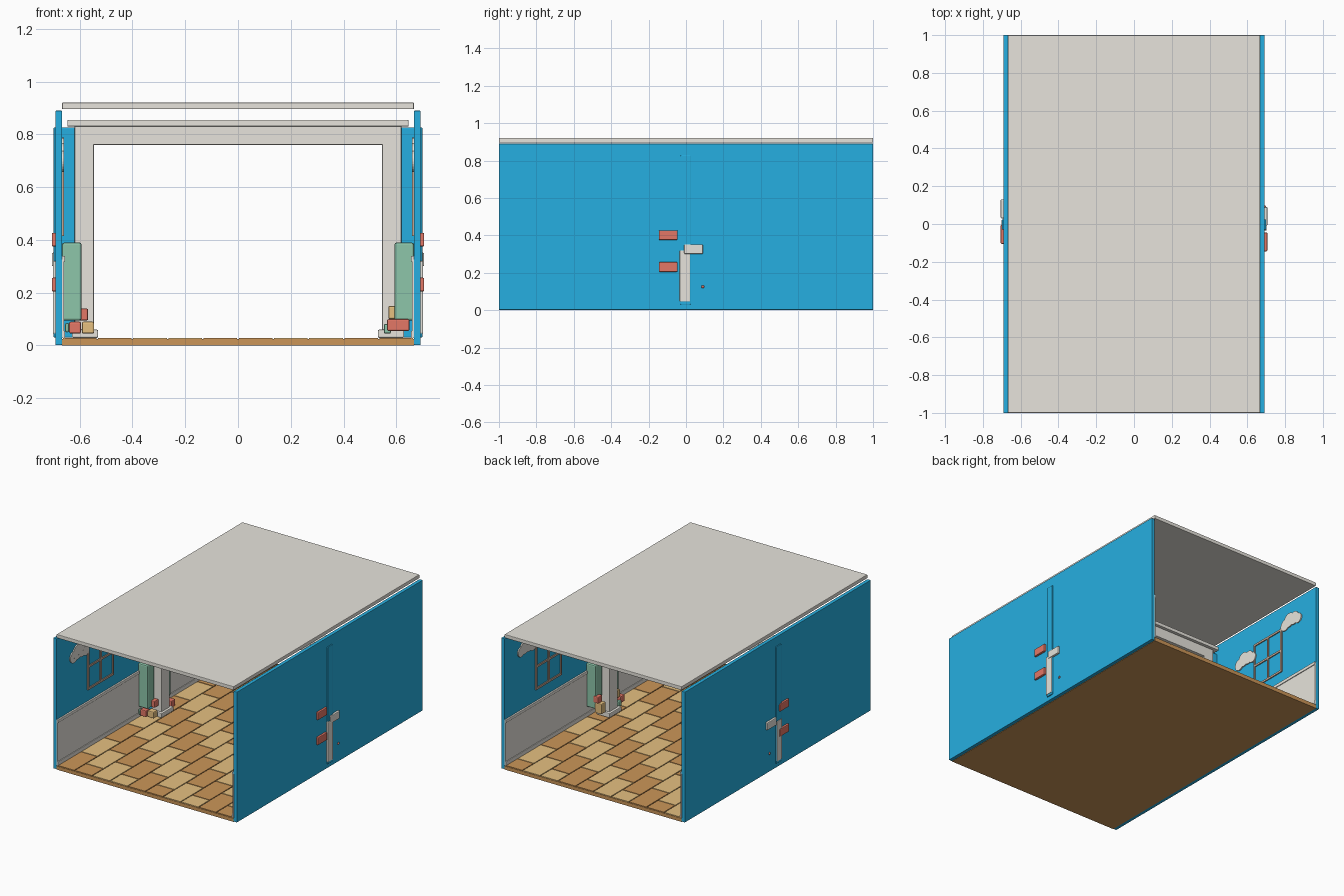
import bpy, bmesh, math
from mathutils import Matrix

if "Cube" in bpy.data.objects:
    bpy.data.objects.remove(bpy.data.objects["Cube"])


def srgb(r, g, b):
    def lin(c):
        c /= 255
        return c / 12.92 if c <= 0.04045 else ((c + 0.055) / 1.055) ** 2.4
    return (lin(r), lin(g), lin(b), 1)


def material(name, *rgb):
    m = bpy.data.materials.new(name)
    m.diffuse_color = srgb(*rgb)
    m.use_nodes = True
    m.node_tree.nodes["Principled BSDF"].inputs["Base Color"].default_value = m.diffuse_color
    return m


BLUE = material("wall blue", 38, 175, 225)
GREY = material("warm light grey", 232, 229, 221)
RED = material("coral red", 228, 119, 102)
GREEN = material("sage green", 141, 198, 170)
TAN = material("light tan", 230, 192, 128)
BROWN = material("floor brown", 204, 150, 88)
TAUPE = material("window taupe", 196, 168, 150)


def finish(name, bm, mats, bevel=0.0):
    me = bpy.data.meshes.new(name)
    bm.to_mesh(me)
    bm.free()
    for m in mats:
        me.materials.append(m)
    ob = bpy.data.objects.new(name, me)
    bpy.context.collection.objects.link(ob)
    if bevel:
        mod = ob.modifiers.new("soft edges", "BEVEL")
        mod.width = bevel
        mod.segments = 2
    return ob


def add_box(bm, x, y, z, mat=0):
    """Add a box given its (min, max) ranges."""
    mid = [(a + b) / 2 for a, b in (x, y, z)]
    size = [abs(b - a) for a, b in (x, y, z)]
    r = bmesh.ops.create_cube(bm, size=1, matrix=Matrix.Translation(mid) @ Matrix.Diagonal((*size, 1)))
    for f in {f for v in r["verts"] for f in v.link_faces}:
        f.material_index = mat


def box(name, mat, x, y, z, bevel=0.0):
    bm = bmesh.new()
    add_box(bm, x, y, z)
    return finish(name, bm, [mat], bevel)


# Floor slab with long staggered tiles separated by narrow joints
box("floor_base", BROWN, (-0.667, 0.667), (-1, 1), (0, 0.024))
bm = bmesh.new()
cols, length, joint = 10, 0.25, 0.003
tw = 1.334 / cols
for i in range(cols):
    x0 = -0.667 + i * tw
    start = -1 - (i % 2) * length / 2
    for j in range(9):
        y0, y1 = max(-1, start + j * length), min(1, start + (j + 1) * length)
        if y1 - y0 > 0.02:
            add_box(bm, (x0 + joint, x0 + tw - joint), (y0 + joint, y1 - joint),
                    (0.018, 0.029), (i // 2 + j) % 2)
finish("floor_tiles", bm, [BROWN, TAN])

# Roof slab
box("roof", GREY, (-0.667, 0.667), (-1, 1), (0.896, 0.921), 0.003)

# Central arch beam and its cap
box("arch_beam", GREY, (-0.62, 0.62), (-0.045, 0.045), (0.76, 0.832), 0.004)
box("arch_cap", GREY, (-0.647, 0.647), (-0.065, 0.065), (0.83, 0.855), 0.004)

CLOUDS = [(-0.76, 0.71), (-0.31, 0.73), (0.31, 0.66), (0.76, 0.75)]
PUFFS = [(-0.06, -0.012, 0.04), (-0.018, 0.008, 0.05), (0.03, 0.003, 0.045), (0.068, -0.014, 0.034)]

for s, side in ((-1, "left"), (1, "right")):
    def sbox(name, mat, x, y, z, bevel=0.0, s=s, side=side):
        return box(side + "_" + name, mat, sorted((s * x[0], s * x[1])), y, z, bevel)

    # Side wall
    sbox("wall", BLUE, (0.667, 0.692), (-1, 1), (0.002, 0.89), 0.002)

    # Wainscot panel with top rail and skirting
    sbox("wainscot", GREY, (0.660, 0.668), (-1, 1), (0.028, 0.325))
    sbox("wainscot_rail", GREY, (0.655, 0.668), (-1, 1), (0.318, 0.34), 0.003)
    sbox("skirting", GREY, (0.655, 0.668), (-1, 1), (0.028, 0.055), 0.003)

    # Wall pilaster and arch column on its plinth
    sbox("pilaster", BLUE, (0.613, 0.699), (-0.03, 0.025), (0.03, 0.827), 0.004)
    sbox("pilaster_panel", GREY, (0.68, 0.702), (-0.034, 0.022), (0.045, 0.32), 0.004)
    sbox("column", GREY, (0.546, 0.62), (-0.045, 0.045), (0.03, 0.83), 0.004)
    sbox("plinth", GREY, (0.53, 0.63), (-0.065, 0.065), (0.029, 0.06), 0.005)

    # Green cabinets in front of and behind the column
    for y in ((-0.125, -0.05), (0.05, 0.125)):
        sbox("cabinet", GREEN, (0.593, 0.667), y, (0.095, 0.39), 0.008)

    # Exposed bricks and a small knob on the outside of the wall
    dy = 0.0 if s > 0 else 0.04
    for z in (0.205, 0.375):
        sbox("outer_brick", RED, (0.68, 0.706), (-0.145 + dy, -0.045 + dy), (z, z + 0.052), 0.005)
    sbox("outer_pale_brick", GREY, (0.68, 0.706), (-0.01 + dy, 0.09 + dy), (0.3, 0.352), 0.005)
    bm = bmesh.new()
    bmesh.ops.create_uvsphere(bm, u_segments=12, v_segments=8, radius=0.008,
                              matrix=Matrix.Translation((s * 0.692, 0.09, 0.125)))
    finish(side + "_knob", bm, [RED])

    # Windows: frame bars and a cross on the inner wall
    for yc in (-0.53, 0.53):
        bm = bmesh.new()
        xr = sorted((s * 0.66, s * 0.668))
        z0, z1, hw = 0.415, 0.73, 0.14
        for y in (yc - hw, yc - 0.007, yc + hw - 0.014):
            add_box(bm, xr, (y, y + 0.014), (z0, z1))
        for z in (z0, (z0 + z1) / 2 - 0.007, z1 - 0.014):
            add_box(bm, xr, (yc - hw, yc + hw), (z, z + 0.014))
        finish(side + "_window_frame", bm, [TAUPE])

    # Clouds made from overlapping thin discs on the inner wall
    for yc, zc in CLOUDS:
        bm = bmesh.new()
        for k, (py, pz, r) in enumerate(PUFFS):
            bmesh.ops.create_cone(
                bm, cap_ends=True, segments=24, radius1=r, radius2=r, depth=0.008 + 0.0004 * k,
                matrix=Matrix.Translation((s * 0.664, yc + py, zc + pz)) @ Matrix.Rotation(math.pi / 2, 4, "Y"))
        finish(side + "_cloud", bm, [GREY])

# Toy blocks piled around the column feet
BLOCKS = [
    (RED, (-0.64, -0.595), (-0.14, -0.095), (0.045, 0.09)),
    (TAN, (-0.592, -0.545), (-0.13, -0.085), (0.045, 0.09)),
    (RED, (-0.613, -0.568), (-0.085, -0.04), (0.095, 0.14)),
    (GREEN, (-0.655, -0.64), (-0.14, -0.11), (0.05, 0.085)),
    (RED, (0.565, 0.65), (-0.15, -0.105), (0.055, 0.1)),
    (TAN, (0.57, 0.615), (-0.11, -0.065), (0.1, 0.15)),
    (GREEN, (0.553, 0.58), (-0.1, -0.07), (0.045, 0.082)),
    (RED, (0.57, 0.61), (0.085, 0.13), (0.14, 0.185)),
    (TAN, (0.55, 0.6), (0.075, 0.125), (0.07, 0.14)),
    (RED, (-0.61, -0.565), (0.09, 0.135), (0.03, 0.075)),
]
for mat, x, y, z in BLOCKS:
    box("toy_block", mat, x, y, z, 0.006)
